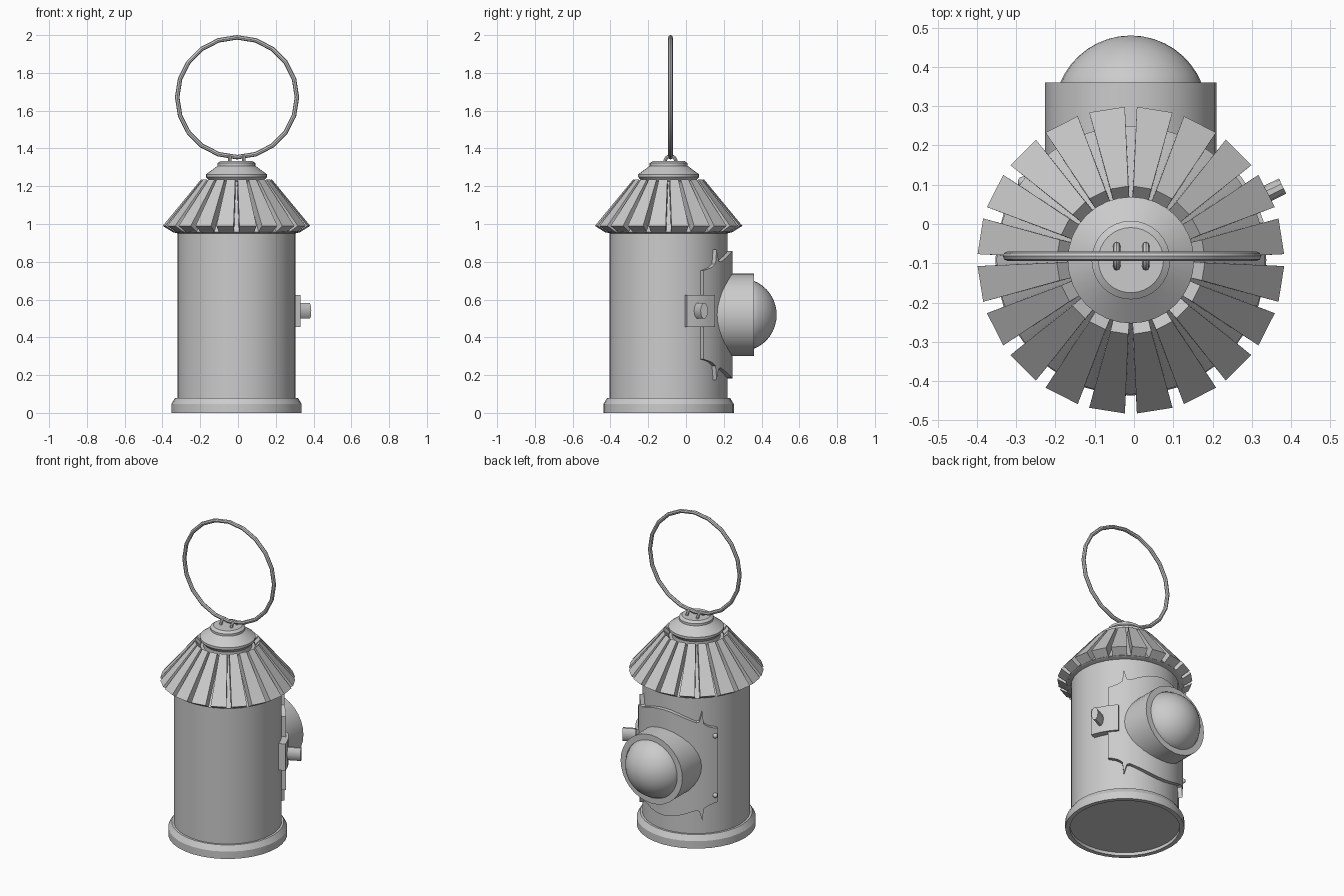
import bpy, bmesh, math
from mathutils import Matrix, Vector

if "Cube" in bpy.data.objects:
    bpy.data.objects.remove(bpy.data.objects["Cube"])

CX, CY = -0.008, -0.092          # lantern axis
LENS_Z = 0.519


def finish(name, bm, loc=(CX, CY, 0), rot=(0, 0, 0), smooth=None):
    bmesh.ops.remove_doubles(bm, verts=bm.verts, dist=1e-5)
    bmesh.ops.recalc_face_normals(bm, faces=bm.faces)
    me = bpy.data.meshes.new(name)
    bm.to_mesh(me)
    bm.free()
    ob = bpy.data.objects.new(name, me)
    bpy.context.collection.objects.link(ob)
    ob.location, ob.rotation_euler = loc, rot
    if smooth:
        bpy.ops.object.select_all(action='DESELECT')
        ob.select_set(True)
        bpy.context.view_layer.objects.active = ob
        bpy.ops.object.shade_smooth_by_angle(angle=math.radians(smooth))
    return ob


def lathe(name, profile, segs=32, **kw):
    bm = bmesh.new()
    vs = [bm.verts.new((r, 0, z)) for r, z in profile]
    es = [bm.edges.new(p) for p in zip(vs, vs[1:])]
    bmesh.ops.spin(bm, geom=vs + es, cent=(0, 0, 0), axis=(0, 0, 1),
                   angle=2 * math.pi, steps=segs)
    bmesh.ops.dissolve_degenerate(bm, dist=1e-6, edges=bm.edges)
    return finish(name, bm, **kw)


def tube_arc(bm, major, minor, a0, a1, steps, sides, place):
    """Sweep a round section along an arc; place maps (u, v, w) to a point."""
    full = abs(a1 - a0) > 6.28
    rings = []
    for i in range(steps if full else steps + 1):
        a = a0 + (a1 - a0) * i / steps
        ring = []
        for j in range(sides):
            b = 2 * math.pi * j / sides
            r = major + minor * math.cos(b)
            ring.append(bm.verts.new(place(r * math.cos(a), minor * math.sin(b), r * math.sin(a))))
        rings.append(ring)
    for i in range(steps):
        p, q = rings[i], rings[(i + 1) % len(rings)]
        for j in range(sides):
            k = (j + 1) % sides
            bm.faces.new((p[j], p[k], q[k], q[j]))


def curved_plate(name, columns, z, r_in, r_out):
    """Plate wrapped on the body; columns are (angle from +x, half height)."""
    bm = bmesh.new()
    cols = []
    for ang, h in columns:
        c, s = math.cos(math.radians(ang)), math.sin(math.radians(ang))
        cols.append([bm.verts.new((r * c, r * s, zz)) for r, zz in
                     ((r_in, z - h), (r_out, z - h), (r_out, z + h), (r_in, z + h))])
    for p, q in zip(cols, cols[1:]):
        for j in range(4):
            k = (j + 1) % 4
            bm.faces.new((p[j], p[k], q[k], q[j]))
    bm.faces.new(cols[0])
    bm.faces.new(cols[-1])
    return finish(name, bm, smooth=30)


# Body with recessed underside and flared foot
lathe("body", [(0, .02), (.318, .02), (.318, 0), (.345, 0), (.345, .047), (.325, .08),
               (.312, .08), (.312, .955), (.3, .96), (0, .96)], segs=36, smooth=30)

# Inner roof cone behind the slats
lathe("roof_cone", [(.31, .95), (.342, .958), (.158, 1.2), (.14, 1.2), (.14, 1.26)],
      segs=40, smooth=30)

# Twenty roof slats
bm = bmesh.new()
section = [(.187, 1.235, .023), (.388, .99, .046), (.332, .955, .04), (.158, 1.205, .021)]
for i in range(20):
    rot = Matrix.Rotation(math.radians(9 + 18 * i), 3, 'Z')
    a = [bm.verts.new(rot @ Vector((r, -w, z))) for r, z, w in section]
    b = [bm.verts.new(rot @ Vector((r, w, z))) for r, z, w in section]
    bm.faces.new(a)
    bm.faces.new(b)
    for j in range(4):
        k = (j + 1) % 4
        bm.faces.new((a[j], a[k], b[k], b[j]))
finish("roof_slats", bm)

# Cap
lathe("cap", [(0, 1.225), (.14, 1.225), (.161, 1.248), (.161, 1.263), (.1, 1.308),
              (.1, 1.322), (.083, 1.334), (0, 1.334)], smooth=30)

# Carrying ring
bm = bmesh.new()
tube_arc(bm, .317, .012, 0, 2 * math.pi, 20, 8, lambda u, v, w: (u, v, w))
finish("carry_ring", bm, loc=(-.005, -.082, 1.671), smooth=40)

# Two staples that hold the ring
bm = bmesh.new()
for x in (-.044, .03):
    tube_arc(bm, .028, .009, -.2, math.pi + .2, 8, 8, lambda u, v, w: (x, 0, 0) and (x + v, u, w))
finish("ring_staples", bm, loc=(0, -.082, 1.332), smooth=40)

# Back plate with pointed tabs and side wings
half = [(0, .337), (8, .333), (16, .322), (25, .303), (35, .28), (38, .285), (41, .345),
        (42.5, .27), (47, .252), (52, .242), (57, .235)]
cols = [(90 - p, h) for p, h in reversed(half)] + [(90 + p, h) for p, h in half[1:]]
curved_plate("back_plate", cols, LENS_Z, .308, .337)

# Lens barrel and glass dome, turned to face +y
turn = (-math.pi / 2, 0, 0)
lathe("lens_barrel", [(.218, .1), (.218, .36), (.182, .36), (.182, .34), (0, .34)],
      loc=(CX, 0, LENS_Z), rot=turn, smooth=30)
R, base = .195, math.asin(.182 / .195)
dome = [(.182, .335)] + [(R * math.sin(base * t / 8), .48 - R + R * math.cos(base * t / 8))
                         for t in range(8, -1, -1)]
lathe("lens_glass", dome, loc=(CX, 0, LENS_Z), rot=turn, smooth=40)

# Wing rivets
bm = bmesh.new()
for z in (-.19, .19):
    a = math.radians(144)
    bmesh.ops.create_uvsphere(bm, u_segments=10, v_segments=6, radius=.015, matrix=Matrix.Translation(
        (.338 * math.cos(a), .338 * math.sin(a), LENS_Z + z)))
finish("wing_rivets", bm, smooth=40)

# Latch plate and knob on the right side
curved_plate("latch_plate", [(a, .085) for a in (16, 23, 30, 37, 44)], .54, .31, .352)
bm = bmesh.new()
m = (Matrix.Rotation(math.radians(26), 4, 'Z') @ Matrix.Translation((.38, 0, .54))
     @ Matrix.Diagonal((1, .5, 1, 1)) @ Matrix.Rotation(math.pi / 2, 4, 'Y'))
bmesh.ops.create_cone(bm, cap_ends=True, segments=10, radius1=.043, radius2=.043, depth=.1, matrix=m)
finish("latch_knob", bm, smooth=30)
